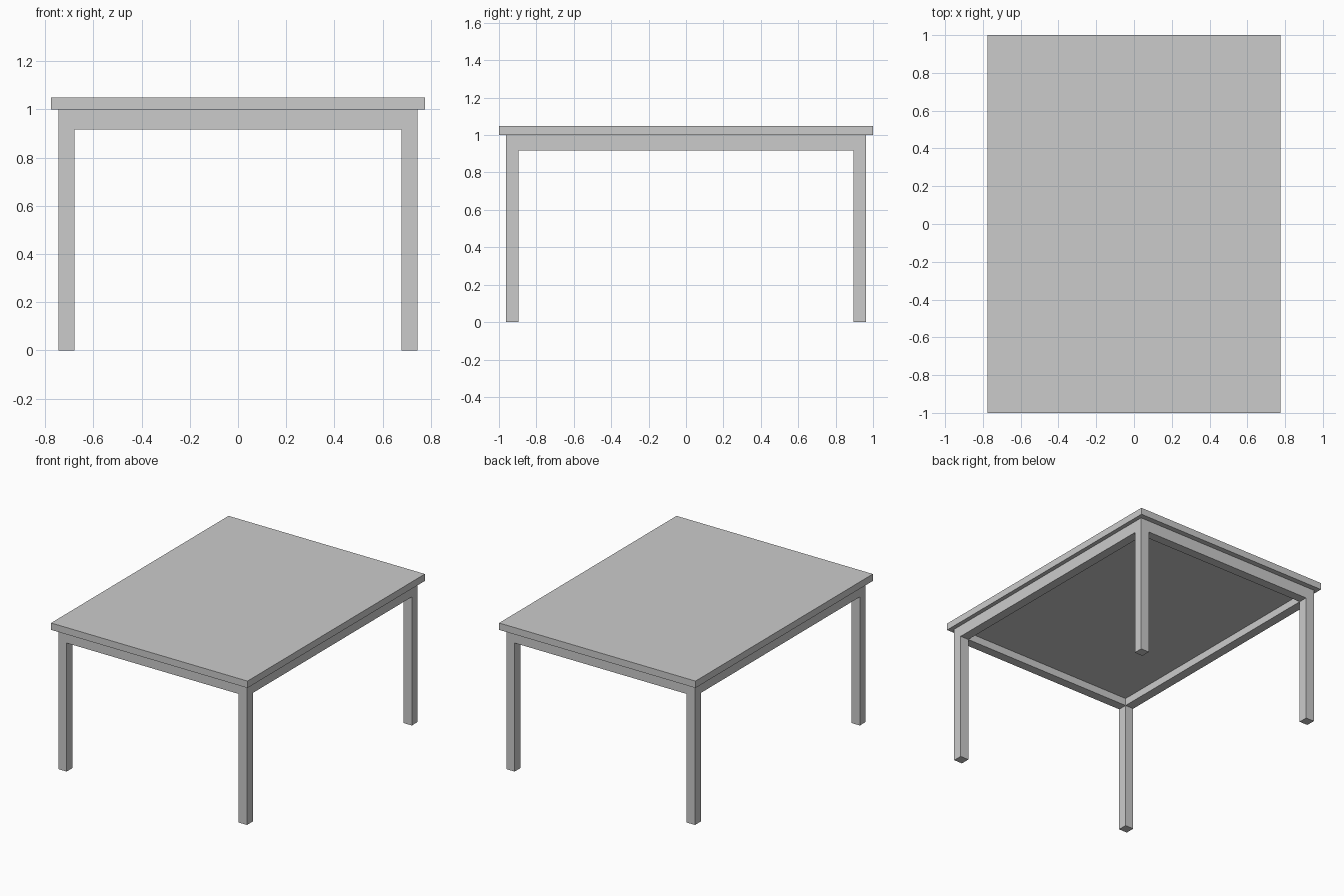
import bpy

if "Cube" in bpy.data.objects:
    bpy.data.objects.remove(bpy.data.objects["Cube"])

LEG = 0.066               # leg and apron thickness
OX, OY = 0.745, 0.962     # outer faces of the frame
APRON_Z, PANEL_Z, TOP_Z, HEIGHT = 0.917, 0.97, 1.0, 1.049


def box(name, lo, hi):
    bpy.ops.mesh.primitive_cube_add(size=1, location=[(a + b) / 2 for a, b in zip(lo, hi)])
    ob = bpy.context.object
    ob.name = name
    ob.scale = [b - a for a, b in zip(lo, hi)]
    bpy.ops.object.transform_apply(location=False, rotation=False, scale=True)
    return ob


# Table top, and the panel below it that fills the frame
box("table_top", (-0.775, -1, TOP_Z), (0.775, 1, HEIGHT))
box("underside_panel", (-OX + LEG, -OY + LEG, PANEL_Z), (OX - LEG, OY - LEG, TOP_Z))

# Four legs, reaching up to the table top
for sx, side in ((-1, "left"), (1, "right")):
    for sy, end in ((-1, "front"), (1, "back")):
        cx, cy = sx * (OX - LEG / 2), sy * (OY - LEG / 2)
        box(f"{end}_{side}_leg", (cx - LEG / 2, cy - LEG / 2, 0), (cx + LEG / 2, cy + LEG / 2, TOP_Z))

# Aprons between the legs, flush with their faces
for s, end, side in ((-1, "front", "left"), (1, "back", "right")):
    cx, cy = s * (OX - LEG / 2), s * (OY - LEG / 2)
    box(f"{end}_apron", (-OX + LEG, cy - LEG / 2, APRON_Z), (OX - LEG, cy + LEG / 2, TOP_Z))
    box(f"{side}_apron", (cx - LEG / 2, -OY + LEG, APRON_Z), (cx + LEG / 2, OY - LEG, TOP_Z))
